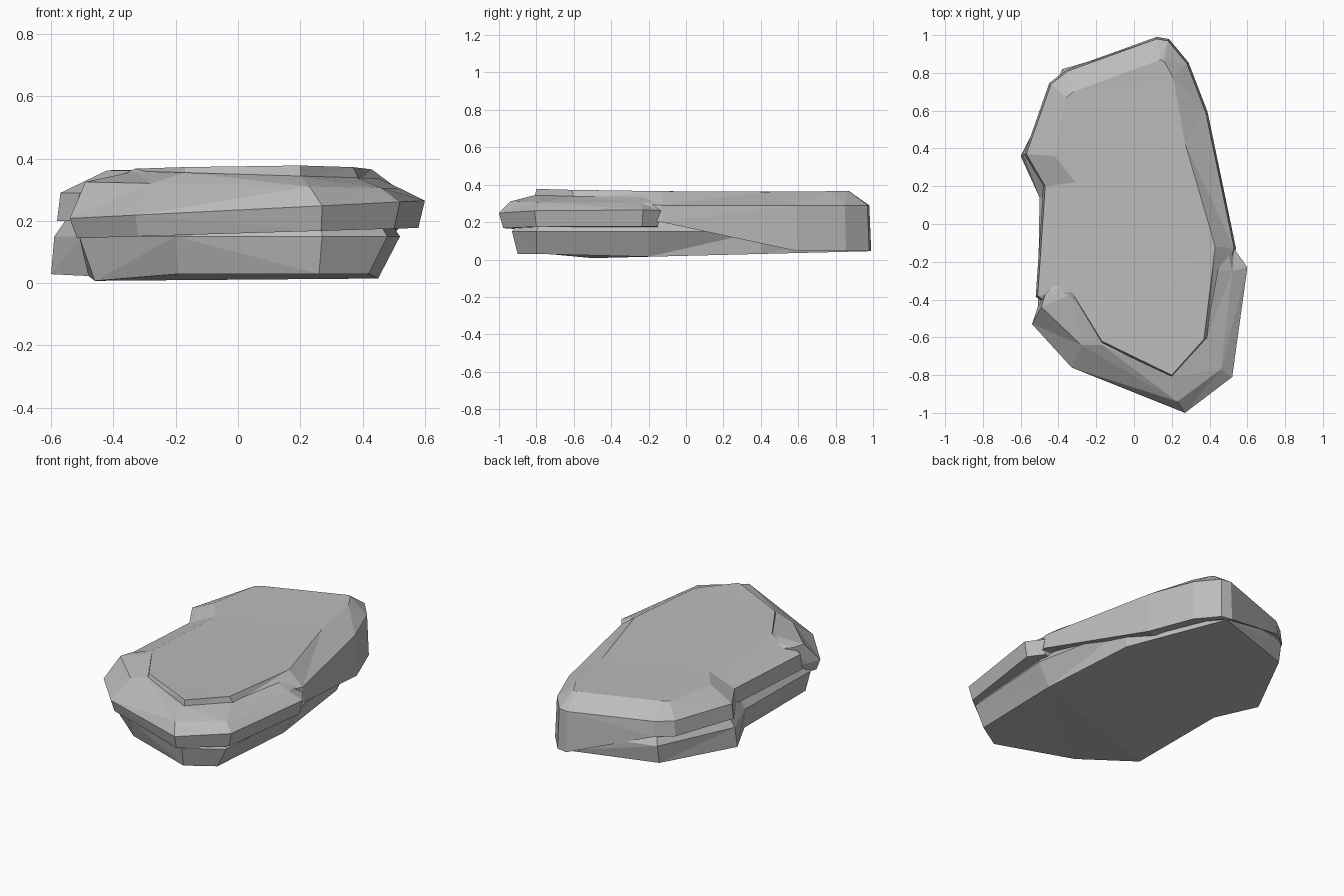
import bpy
import bmesh
from mathutils import Vector

old = bpy.data.objects.get("Cube")
if old:
    bpy.data.objects.remove(old, do_unlink=True)

stone = bpy.data.materials.new("grey stone")
stone.use_nodes = True
stone.diffuse_color = (0.5, 0.5, 0.5, 1)
stone.node_tree.nodes["Principled BSDF"].inputs["Base Color"].default_value = stone.diffuse_color


def offset(outline, inset):
    """Move a counter-clockwise or clockwise outline inward with mitred corners."""
    points = [Vector(p) for p in outline]
    count = len(points)
    moved = []
    for i, point in enumerate(points):
        before = (point - points[i - 1]).normalized()
        after = (points[(i + 1) % count] - point).normalized()
        # every outline runs clockwise, so the inside lies on the right hand
        normal = Vector((before.y + after.y, -before.x - after.x)).normalized()
        stretch = max(0.6, normal.dot(Vector((after.y, -after.x))))
        moved.append(point + normal * inset / stretch)
    return moved


def ring(outline, height, inset=0):
    """Lift an outline to a height given by a number or by a rule of x and y."""
    rule = height if callable(height) else lambda x, y: height
    return [Vector((p.x, p.y, rule(p.x, p.y))) for p in offset(outline, inset)]


def loft(name, rings):
    """Join rings from bottom to top into one closed, flat-faceted stone."""
    bm = bmesh.new()
    loops = [[bm.verts.new(p) for p in level] for level in rings]
    for low, high in zip(loops, loops[1:]):
        for i in range(len(low)):
            bm.faces.new((low[i - 1], low[i], high[i], high[i - 1]))
    bm.faces.new(loops[0])
    bm.faces.new(loops[-1])
    bmesh.ops.triangulate(bm, faces=bm.faces[:])
    bmesh.ops.recalc_face_normals(bm, faces=bm.faces[:])
    mesh = bpy.data.meshes.new(name)
    bm.to_mesh(mesh)
    bm.free()
    mesh.materials.append(stone)
    obj = bpy.data.objects.new(name, mesh)
    bpy.context.collection.objects.link(obj)
    return obj


# Lower block: flared wall with a narrow shelf on the right and back
foot = [(.14, .97), (.39, .4), (.45, -.2), (.42, -.8), (.26, -.9),
        (-.19, -.74), (-.46, -.5), (-.48, .12), (-.6, .36), (-.38, .8)]
waist = [(.14, .97), (.4, .4), (.52, -.2), (.48, -.8), (.27, -.93),
         (-.2, -.78), (-.51, -.48), (-.5, .14), (-.59, .37), (-.38, .82)]
loft("lower_block", [
    ring(foot, lambda x, y: .02 + .025 * y if y > -.7 else .03),
    ring(waist, .15),
    ring(waist, .22, .045),
])

# Front ledge: thick tilted lip wrapping around the front
lip = [(.53, -.13), (.6, -.23), (.52, -.81), (.27, -1), (-.33, -.76),
       (-.54, -.53), (-.51, -.44), (-.3, -.2)]
crown = [(.5, -.15), (.52, -.25), (.46, -.77), (.23, -.94), (-.28, -.64),
         (-.49, -.44), (-.47, -.37), (-.3, -.2)]
shoulder = [(.44, -.14), (.45, -.25), (.38, -.61), (.2, -.81), (-.17, -.64),
            (-.33, -.37), (-.31, -.3), (-.25, -.2)]
loft("front_ledge", [
    ring(lip, lambda x, y: .16 + .03 * x, .02),
    ring(lip, lambda x, y: .235 + .05 * x),
    ring(crown, lambda x, y: .315 - .02 * x),
    ring(shoulder, lambda x, y: .35 - .03 * x),
])

# Upper slab: bevelled cap whose left wall runs down to the ground
rim = [(.12, .98), (.18, .97), (.28, .85), (.38, .59), (.53, -.13),
       (.39, -.6), (.2, -.81), (-.17, -.64), (-.51, -.38), (-.47, .2),
       (-.57, .37), (-.44, .74), (-.35, .81)]
plateau = [(.14, .87), (.16, .86), (.21, .77), (.27, .43), (.43, -.12),
           (.37, -.61), (.2, -.8), (-.17, -.62), (-.33, -.36), (-.31, .22),
           (-.42, .36), (-.36, .67), (-.32, .7)]


def skirt(x, y):
    return .045 if x > .1 and y > .3 else .2


loft("upper_slab", [
    ring(rim, skirt, -.01),
    ring(rim, lambda x, y: .29 if y > -.5 else .33),
    ring(plateau, lambda x, y: .365 + .02 * y * y - .015 * max(y, 0)),
])
